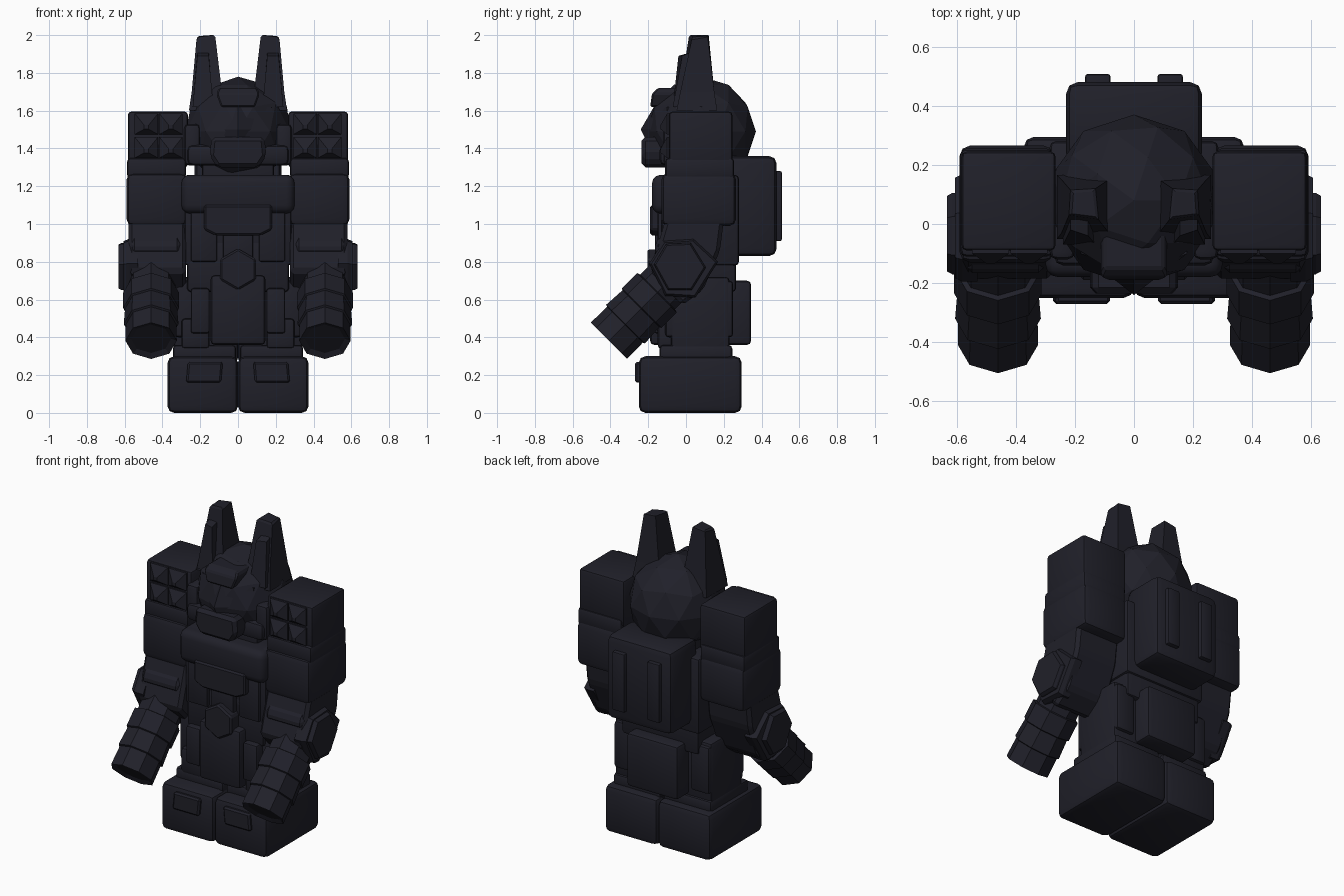
import bpy, bmesh, math
from mathutils import Vector, Matrix

if "Cube" in bpy.data.objects:
    bpy.data.objects.remove(bpy.data.objects["Cube"])

MAT = bpy.data.materials.new("dark navy")
MAT.diffuse_color = (0.0145, 0.0145, 0.0225, 1)
MAT.use_nodes = True
MAT.node_tree.nodes["Principled BSDF"].inputs["Base Color"].default_value = MAT.diffuse_color


def finish(bm, name, mirror=False, bevel=0.0, segments=2, smooth=True):
    """Bevel, shade and optionally mirror a mesh built in world space."""
    bmesh.ops.recalc_face_normals(bm, faces=bm.faces[:])
    if bevel:
        bmesh.ops.bevel(bm, geom=bm.edges[:], offset=bevel, segments=segments,
                        profile=0.5, affect='EDGES', clamp_overlap=True)
    me = bpy.data.meshes.new(name)
    bm.to_mesh(me)
    bm.free()
    me.materials.append(MAT)
    ob = bpy.data.objects.new(name, me)
    bpy.context.collection.objects.link(ob)
    if smooth:
        bpy.ops.object.select_all(action='DESELECT')
        ob.select_set(True)
        bpy.context.view_layer.objects.active = ob
        bpy.ops.object.shade_smooth_by_angle(angle=math.radians(32))
    if mirror:
        m = ob.modifiers.new("mirror", 'MIRROR')
        m.use_mirror_merge = False
    return ob


def box(name, x, y, z, bevel=0.02, mirror=False, segments=2):
    bm = bmesh.new()
    bmesh.ops.create_cube(bm, size=1)
    for v in bm.verts:
        v.co = Vector([(r[0] + r[1]) / 2 + c * (r[1] - r[0])
                       for r, c in zip((x, y, z), v.co)])
    return finish(bm, name, mirror, bevel, segments)


def loft(name, rings, mirror=False, bevel=0.0, mouth=0.0):
    """Skin a stack of point rings and cap both ends."""
    bm = bmesh.new()
    vs = [[bm.verts.new(p) for p in r] for r in rings]
    n = len(rings[0])
    for a, b in zip(vs, vs[1:]):
        for i in range(n):
            bm.faces.new((a[i], a[(i + 1) % n], b[(i + 1) % n], b[i]))
    bm.faces.new(vs[0][::-1])
    end = bm.faces.new(vs[-1])
    if mouth:
        bmesh.ops.recalc_face_normals(bm, faces=bm.faces[:])
        bmesh.ops.inset_region(bm, faces=[end], thickness=mouth)
        bmesh.ops.translate(bm, verts=end.verts[:], vec=-end.normal * mouth * 0.5)
    return finish(bm, name, mirror, bevel, 1, smooth=False)


def rect(x, y, z):
    return [(x[0], y[0], z), (x[1], y[0], z), (x[1], y[1], z), (x[0], y[1], z)]


def plate(name, pts, y0, y1, mirror=False, bevel=0.01):
    """Extrude an outline drawn in x, z along y."""
    return loft(name, [[(px, y, pz) for px, pz in pts] for y in (y0, y1)], mirror, bevel)


def side_prism(name, pts, x0, x1, inset=1.0, bevel=0.0):
    """Extrude an outline drawn in y, z along x, shrinking at the outer end."""
    c = sum((Vector(p) for p in pts), Vector((0, 0))) / len(pts)
    far = [c + (Vector(p) - c) * inset for p in pts]
    rings = [[(x0, *p) for p in pts]]
    if inset < 1:
        rings.append([((x0 + x1 * 2) / 3, *p) for p in pts])
    return loft(name, rings + [[(x1, *p) for p in far]], True, bevel)


# feet and toe plates
box("foot", (0.0, 0.373), (-0.25, 0.295), (0, 0.3), 0.035, True)
plate("toe_plate", [(0.09, 0.16), (0.275, 0.16), (0.265, 0.27), (0.08, 0.27)],
      -0.27, -0.2, True)

# legs
box("lower_leg", (0.0, 0.34), (-0.08, 0.23), (0.27, 0.72), 0.02, True)
box("ankle_cuff", (0.01, 0.345), (-0.14, 0.245), (0.27, 0.36), 0.02, True)
box("knee_guard", (0.15, 0.3), (-0.15, 0), (0.34, 0.50), 0.02, True)
box("thigh_plate", (0.15, 0.25), (-0.17, 0), (0.42, 0.66), 0.015, True)
box("hip_side", (0.2, 0.335), (-0.11, 0.25), (0.4, 0.7), 0.02, True)

# hips and skirt
box("hips", (-0.27, 0.27), (-0.13, 0.265), (0.64, 0.92), 0.02)
box("front_skirt", (-0.145, 0.145), (-0.19, 0), (0.36, 0.73), 0.022)
box("back_skirt", (-0.18, 0.18), (0.15, 0.345), (0.36, 0.70), 0.022)
plate("waist_hexagon", [(0.11 * math.sin(i * math.pi / 3), 0.76 + 0.11 * math.cos(i * math.pi / 3))
                        for i in range(6)], -0.205, -0.1)

# torso
box("torso", (-0.285, 0.285), (-0.13, 0.28), (0.78, 1.26), 0.02)
box("belly_post", (-0.08, 0.08), (-0.165, 0), (0.78, 0.98), 0.012)
box("rib_block", (0.11, 0.25), (-0.15, 0), (0.80, 1.08), 0.012, True)
plate("chest_plate", [(-0.12, 0.94), (0.12, 0.94), (0.18, 0.97), (0.18, 1.1), (-0.18, 1.1),
                      (-0.18, 0.97)], -0.19, 0)
box("chest_bar", (-0.3, 0.3), (-0.18, 0.05), (1.055, 1.26), 0.045, segments=3)
box("neck", (-0.19, 0.19), (-0.08, 0.24), (1.2, 1.38), 0.02)

# backpack
box("backpack", (-0.23, 0.23), (0.2, 0.48), (0.83, 1.36), 0.04, segments=2)
box("backpack_strip", (0.08, 0.165), (0.44, 0.507), (0.91, 1.28), 0.008, True)

# shoulders and launcher boxes
box("shoulder", (0.27, 0.59), (-0.13, 0.265), (0.99, 1.27), 0.035, True)
box("launcher_collar", (0.275, 0.587), (-0.11, 0.255), (1.24, 1.35), 0.02, True)
box("launcher", (0.265, 0.583), (-0.09, 0.245), (1.3, 1.595), 0.018, True)
for cx in (0.355, 0.485):
    for cz in (1.405, 1.53):
        rings = []
        for y, r in ((-0.08, 0.062), (-0.1, 0.062), (-0.135, 0.012)):
            rings.append([(cx + a * r, y, cz + b * r * 0.9 - (0.062 - r) * 0.35)
                          for a, b in ((-1, -1), (1, -1), (1, 1), (-1, 1))])
        loft("launcher_warhead", rings, True)

# arms
side_prism("upper_arm", [(-0.11, 1.02), (0.2, 1.02), (0.18, 0.86), (0.09, 0.65), (-0.02, 0.57),
                         (-0.19, 0.75)], 0.275, 0.58, bevel=0.02)
side_prism("arm_block", [(-0.08, 0.985), (0.05, 0.9), (-0.05, 0.8), (-0.165, 0.845),
                         (-0.165, 0.9)], 0.305, 0.565, bevel=0.018)
side_prism("elbow_pad", [(-0.195, 0.79), (-0.12, 0.91), (0.04, 0.92), (0.17, 0.80),
                         (0.05, 0.61), (-0.11, 0.62)], 0.53, 0.605, 0.93)
side_prism("elbow_cap", [(-0.17, 0.785), (-0.105, 0.895), (0.025, 0.9), (0.105, 0.77),
                         (0.03, 0.65), (-0.095, 0.65)], 0.58, 0.632, 0.93)

# stepped octagonal forearm, tilted forward and down
axis = Vector((0, -1, -1)).normalized()
up = Vector((0, -1, 1)).normalized()
rings = []
for t, r in ((0.0, 0.13), (0.17, 0.13), (0.175, 0.148), (0.29, 0.148), (0.295, 0.138),
             (0.41, 0.145), (0.415, 0.134), (0.535, 0.136)):
    c = Vector((0.46, -0.03, 0.76)) + axis * t
    rings.append([c + up * r * math.cos(i * math.pi / 4)
                  + Vector((r * math.sin(i * math.pi / 4), 0, 0)) for i in range(8)])
loft("forearm", rings, True, mouth=0.03)

# faceted head
bm = bmesh.new()
bmesh.ops.create_icosphere(bm, subdivisions=2, radius=0.29,
                           matrix=Matrix.Translation((0, 0.08, 1.49)))
for v in bm.verts:
    v.co.z = max(v.co.z, 1.26)
finish(bm, "head", smooth=False)
box("cheek", (0.2, 0.285), (-0.12, 0.16), (1.31, 1.53), 0.025, True)
box("jaw", (-0.27, 0.27), (-0.14, 0.12), (1.31, 1.42), 0.03)

# face: mask, pointed visor and brow
plate("mouth_mask", [(-0.11, 1.3), (0.11, 1.3), (0.15, 1.36), (0.14, 1.46), (-0.14, 1.46),
                     (-0.15, 1.36)], -0.235, 0, bevel=0.02)
loft("visor", [[(-0.18, -0.1, z), (0, y, z), (0.18, -0.1, z), (0.18, 0.1, z), (-0.18, 0.1, z)]
               for z, y in ((1.42, -0.2), (1.5, -0.24), (1.62, -0.17))])
loft("brow_crest", [rect((-0.09, 0.09), (-0.19, 0), 1.62), rect((-0.115, 0.115), (-0.18, 0), 1.69),
                    rect((-0.1, 0.1), (-0.15, 0), 1.72)], bevel=0.008)

# horns with a shorter fin in front of each
loft("horn", [rect((0.08, 0.26), (-0.05, 0.165), 1.6), rect((0.085, 0.245), (-0.03, 0.15), 1.7),
              [(0.12, 0.015, 1.99), (0.22, 0.03, 1.975), (0.215, 0.115, 1.99), (0.13, 0.12, 2.0)],
              [(0.13, 0.025, 2.0), (0.21, 0.035, 1.99), (0.205, 0.105, 1.995), (0.14, 0.11, 2.0)]],
     True)
loft("horn_fin", [rect((0.13, 0.24), (-0.07, 0.03), 1.62),
                  [(0.155, -0.04, 1.89), (0.215, -0.02, 1.89), (0.215, 0.03, 1.91),
                   (0.155, 0.03, 1.91)]], True)
